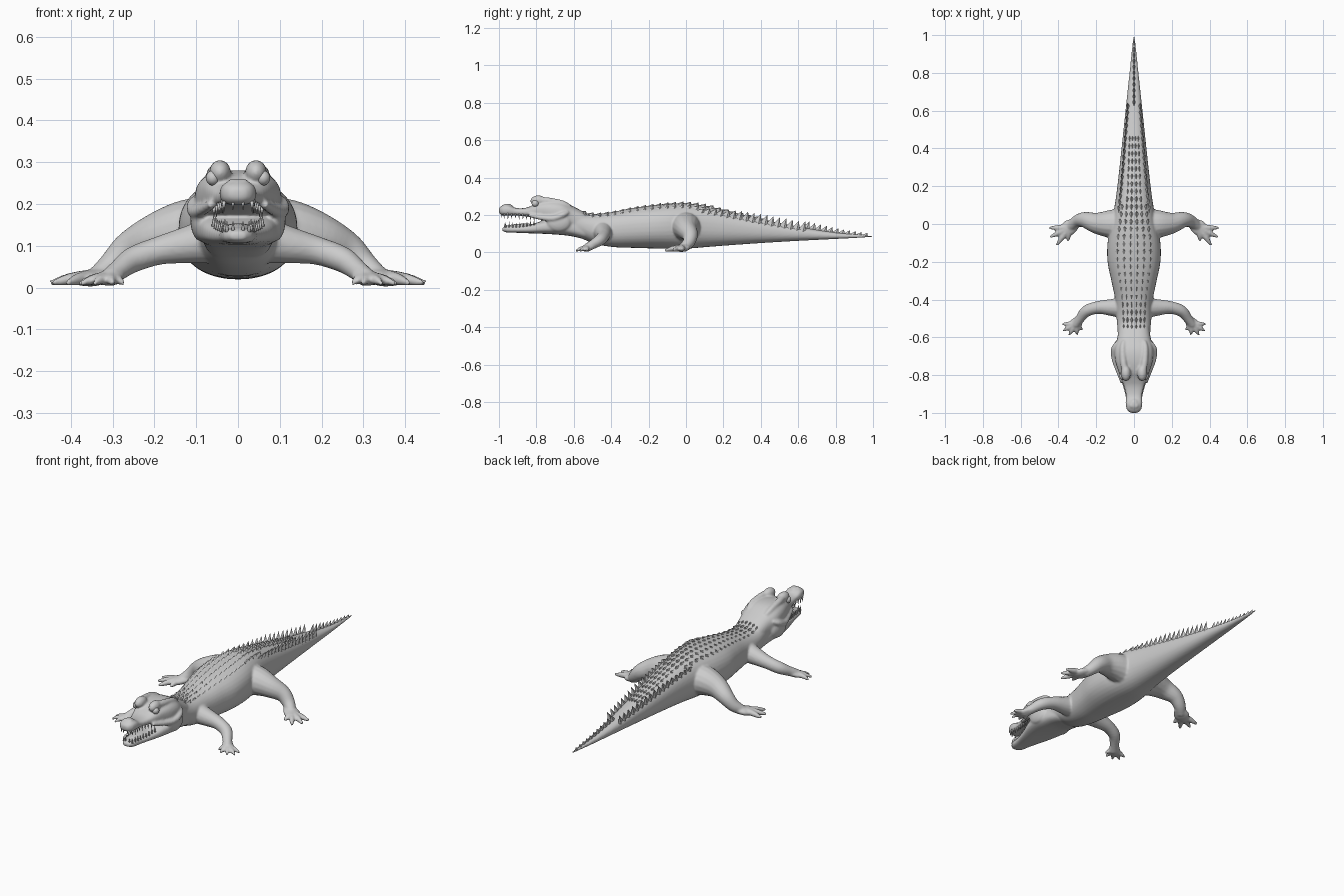
import bpy, bmesh, math
from mathutils import Vector, Matrix

if "Cube" in bpy.data.objects:
    bpy.data.objects.remove(bpy.data.objects["Cube"])


def sample(rows, t):
    """Smoothly interpolate rows keyed on their first column."""
    n = len(rows)
    t = min(max(t, rows[0][0]), rows[-1][0])
    i = max(k for k in range(n - 1) if rows[k][0] <= t)
    a, b = rows[i], rows[i + 1]
    p, q = rows[max(i - 1, 0)], rows[min(i + 2, n - 1)]
    d = b[0] - a[0]
    u = (t - a[0]) / d
    out = []
    for k in range(1, len(a)):
        m0 = (b[k] - p[k]) / (b[0] - p[0]) * d
        m1 = (q[k] - a[k]) / (q[0] - a[0]) * d
        out.append((2*u**3 - 3*u**2 + 1) * a[k] + (u**3 - 2*u**2 + u) * m0
                   + (3*u**2 - 2*u**3) * b[k] + (u**3 - u**2) * m1)
    return out


def skin(bm, rings):
    loops = [[bm.verts.new(p) for p in r] for r in rings]
    n = len(loops[0])
    for a, b in zip(loops, loops[1:]):
        for i in range(n):
            bm.faces.new((a[i], a[(i + 1) % n], b[(i + 1) % n], b[i]))
    bm.faces.new(loops[0][::-1])
    bm.faces.new(loops[-1])


def spow(v, e):
    return math.copysign(abs(v) ** e, v)


def loft(bm, rows, steps, power, sides=36):
    """Rows are y, half width, bottom z, top z."""
    rings = []
    for s in range(steps + 1):
        y = rows[0][0] + (rows[-1][0] - rows[0][0]) * s / steps
        w, lo, hi = sample(rows, y)
        ring = []
        for i in range(sides):
            a = 2 * math.pi * i / sides
            ring.append((w * spow(math.cos(a), 2 / power), y,
                         (lo + hi) / 2 + (hi - lo) / 2 * spow(math.sin(a), 2 / power)))
        rings.append(ring)
    skin(bm, rings)


def sweep(bm, pts, side=1, flat=1.0, steps=5, sides=16):
    """Tapered limb through points x, y, z, radius."""
    rows = [(i, *p) for i, p in enumerate(pts)]
    n = (len(pts) - 1) * steps
    path = [sample(rows, i / steps) for i in range(n + 1)]
    rings = []
    for i, (x, y, z, r) in enumerate(path):
        t = (Vector(path[min(i + 1, n)][:3]) - Vector(path[max(i - 1, 0)][:3])).normalized()
        u = t.cross(Vector((0, 0, 1))).normalized()
        v = u.cross(t)
        ring = []
        for k in range(sides):
            a = 2 * math.pi * k / sides
            p = Vector((x, y, z)) + u * r * math.cos(a) + v * r * flat * math.sin(a)
            ring.append((p.x * side, p.y, p.z))
        rings.append(ring)
    skin(bm, rings)


def ball(bm, c, r):
    bmesh.ops.create_uvsphere(bm, u_segments=20, v_segments=12, radius=1,
                              matrix=Matrix.Translation(c) @ Matrix.Diagonal((*r, 1)))


def finish(bm, name):
    bmesh.ops.recalc_face_normals(bm, faces=bm.faces[:])
    me = bpy.data.meshes.new(name)
    bm.to_mesh(me)
    bm.free()
    ob = bpy.data.objects.new(name, me)
    bpy.context.collection.objects.link(ob)
    return ob


TORSO = [(-.66, .085, .11, .24), (-.58, .086, .085, .222), (-.5, .092, .05, .205),
         (-.4, .10, .03, .215), (-.3, .12, .025, .235), (-.2, .14, .022, .25),
         (-.1, .14, .02, .26), (0, .122, .02, .263), (.1, .102, .028, .25),
         (.2, .088, .036, .228), (.4, .066, .05, .18), (.6, .045, .062, .138),
         (.8, .024, .072, .106), (.94, .010, .079, .094), (1, .003, .083, .09)]
SNOUT = [(-1, .018, .212, .236), (-.985, .036, .20, .25), (-.95, .044, .197, .254),
         (-.91, .042, .198, .238), (-.86, .053, .193, .238), (-.82, .067, .187, .252),
         (-.78, .082, .176, .27), (-.72, .10, .15, .28), (-.66, .103, .13, .274),
         (-.6, .088, .11, .245), (-.54, .08, .09, .213)]
JAW = [(-.982, .018, .115, .132), (-.96, .035, .107, .143), (-.9, .047, .105, .141),
       (-.83, .067, .102, .15), (-.77, .087, .10, .168), (-.7, .10, .096, .185),
       (-.62, .09, .088, .18), (-.54, .08, .07, .16)]

# body, head and limbs blended into one skin
bm = bmesh.new()
loft(bm, TORSO, 90, 2.3)
loft(bm, SNOUT, 50, 2.7)
loft(bm, JAW, 44, 2.8)
ball(bm, (0, -.955, .243), (.026, .03, .018))
ball(bm, (0, -.86, .142), (.035, .09, .012))
for s in (1, -1):
    # brows, skull ridges, cheeks, nostrils
    ball(bm, (.043 * s, -.79, .276), (.026, .042, .029))
    sweep(bm, [(.045, -.79, .28, .018), (.056, -.73, .275, .018), (.06, -.66, .262, .016),
               (.055, -.62, .245, .01)], s)
    sweep(bm, [(.062, -.84, .20, .010), (.085, -.77, .186, .014), (.104, -.71, .182, .016),
               (.105, -.66, .20, .016), (.09, -.63, .215, .010)], s)
    ball(bm, (.088 * s, -.68, .16), (.026, .065, .05))
    ball(bm, (.014 * s, -.962, .25), (.011, .014, .011))
    # front legs
    sweep(bm, [(.05, -.445, .115, .058), (.12, -.442, .102, .045), (.19, -.442, .088, .034),
               (.25, -.46, .067, .031), (.285, -.50, .042, .025), (.31, -.535, .022, .022)], s)
    sweep(bm, [(.285, -.495, .032, .02), (.308, -.53, .022, .034), (.325, -.55, .016, .02)], s, .5)
    for x, y in ((.382, -.53), (.378, -.567), (.345, -.59), (.30, -.588), (.272, -.562)):
        b = Vector((.308, -.528))
        m, e = b.lerp(Vector((x, y)), .55), (x, y)
        sweep(bm, [(*b, .026, .014), (*m, .019, .0125), (*e, .009, .005)], s)
    # hind legs
    sweep(bm, [(.06, .0, .135, .085), (.13, .0, .135, .074), (.20, .005, .12, .056),
               (.26, .022, .092, .042), (.30, .015, .055, .033), (.335, -.012, .026, .026)], s)
    sweep(bm, [(.30, .01, .034, .026), (.345, -.02, .024, .042), (.38, -.04, .016, .024)], s, .5)
    for x, y in ((.45, -.02), (.445, -.07), (.41, -.113), (.35, -.092)):
        b = Vector((.345, -.02))
        m, e = b.lerp(Vector((x, y)), .55), (x, y)
        sweep(bm, [(*b, .028, .017), (*m, .02, .015), (*e, .011, .006)], s)
body = finish(bm, "body")
rem = body.modifiers.new("blend", 'REMESH')
rem.mode = 'VOXEL'
rem.voxel_size = .0055
rem.use_smooth_shade = True
sm = body.modifiers.new("soften", 'SMOOTH')
sm.factor, sm.iterations = .5, 5


def top(y, x):
    """Height of the back at x, y."""
    w, lo, hi = sample(TORSO, y)
    return (lo + hi) / 2 + (hi - lo) / 2 * max(1 - (abs(x) / w) ** 2.3, 0) ** (1 / 2.3)


def keel(bm, x, y, length, width, height, lean=.0):
    """Backward-pointing pyramid sitting on the back."""
    base = [(x - width, y), (x, y - length), (x + width, y), (x, y + length * .7)]
    vs = [bm.verts.new((a, b, top(b, a) - .004)) for a, b in base]
    tip = bm.verts.new((x + lean, y + length * .6, top(y, x) + height))
    for i in range(4):
        bm.faces.new((vs[i], vs[(i + 1) % 4], tip))
    bm.faces.new(vs[::-1])


# rows of scutes on neck, back and tail base
bm = bmesh.new()
for i in range(27):
    y = -.59 + i * .04
    w = sample(TORSO, y)[0]
    for f in (.13, .38, .62):
        if f > .6 and y > .1:
            continue
        for s in (1, -1):
            keel(bm, s * f * w, y, .026, .11 * w, .009 if y < .15 else .005)
finish(bm, "back_scutes")

# paired tail spikes merging into one crest
bm = bmesh.new()
for i in range(17):
    y = .08 + i * .034
    w = sample(TORSO, y)[0]
    for s in (1, -1):
        keel(bm, s * w * .76, y, .024, .009, .014 + .028 * min(i / 7, 1), s * .005)
for i in range(11):
    y = .645 + i * .031
    keel(bm, 0, y, .024, .008, .036 - .0025 * i)
finish(bm, "tail_spikes")

# teeth
bm = bmesh.new()


def tooth(x, y, z, length, up):
    m = Matrix.Translation((x, y, z)) @ Matrix.Rotation(0 if up else math.pi, 4, 'X')
    bmesh.ops.create_cone(bm, cap_ends=True, segments=8, radius1=.0055, radius2=.0006,
                          depth=length, matrix=m)


for s in (1, -1):
    for i in range(9):
        big = .026 + .008 * (i % 3 == 1)
        y = -.972 + i * .02
        w, lo, hi = sample(SNOUT, y)
        tooth(s * w * .82, y, lo - .003, big, False)
        y = -.964 + i * .019
        w, lo, hi = sample(JAW, y)
        tooth(s * w * .8, y, hi + .004, big, True)
    tooth(s * .012, -.985, .198, .024, False)
    tooth(s * .012, -.968, .146, .024, True)
teeth = finish(bm, "teeth")

# eyes
bm = bmesh.new()
for s in (1, -1):
    ball(bm, (.060 * s, -.806, .262), (.017, .019, .018))
eyes = finish(bm, "eyes")
for ob in (teeth, eyes):
    for p in ob.data.polygons:
        p.use_smooth = True
